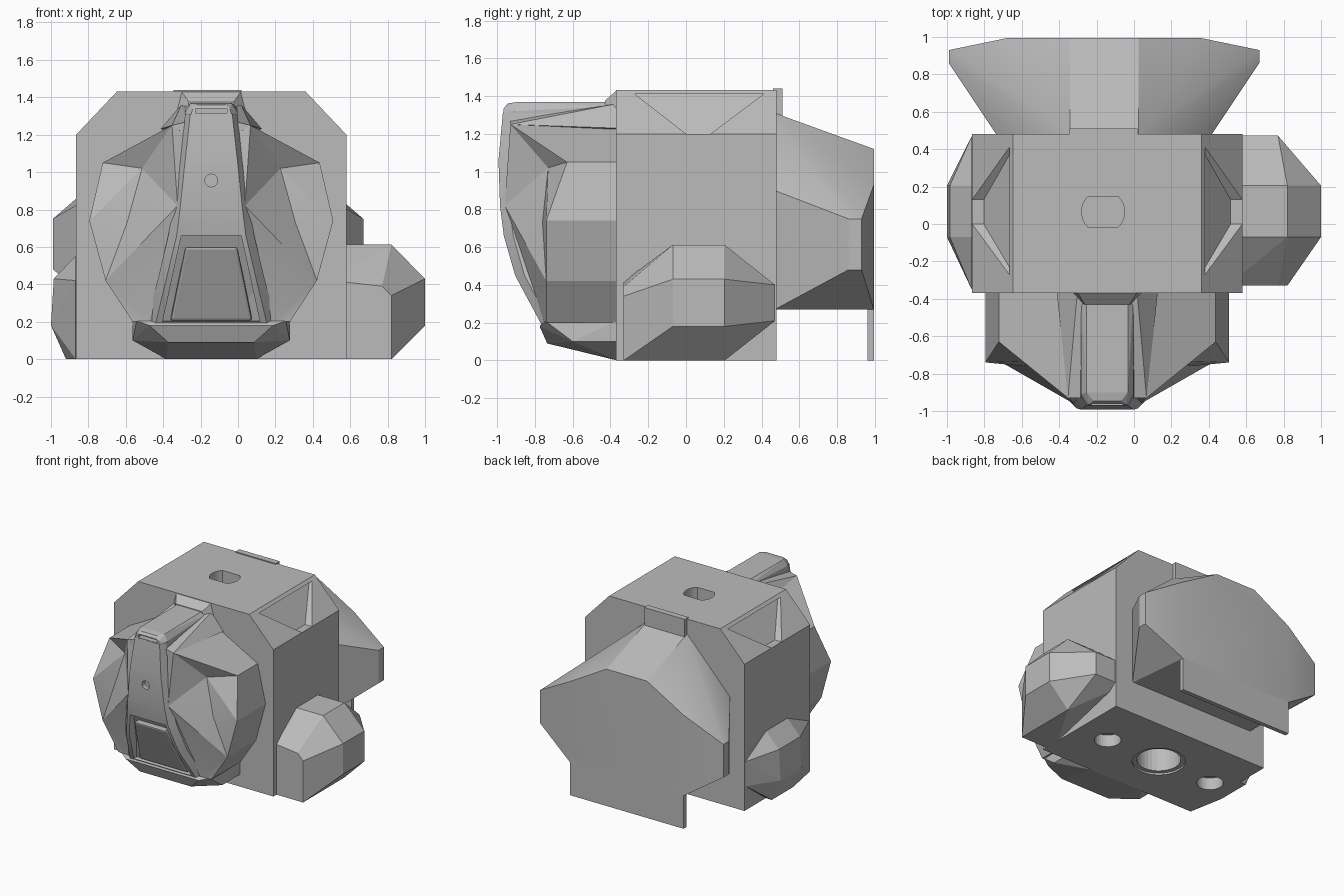
import bpy, bmesh, math
from mathutils import Vector

old = bpy.data.objects.get("Cube")
if old:
    bpy.data.objects.remove(old, do_unlink=True)

MID = -0.143      # centre line of the casing and front cowl
SLAB = -0.16      # centre line of the rear slab

grey = bpy.data.materials.new("plain_grey")
grey.use_nodes = True
grey.diffuse_color = (0.5, 0.5, 0.5, 1)
grey.node_tree.nodes["Principled BSDF"].inputs["Base Color"].default_value = (0.5, 0.5, 0.5, 1)


def finish(name, bm, smooth=None):
    bmesh.ops.recalc_face_normals(bm, faces=bm.faces)
    me = bpy.data.meshes.new(name)
    bm.to_mesh(me)
    bm.free()
    me.materials.append(grey)
    ob = bpy.data.objects.new(name, me)
    bpy.context.collection.objects.link(ob)
    if smooth:
        select(ob)
        bpy.ops.object.shade_smooth_by_angle(angle=math.radians(smooth))
    return ob


def select(ob):
    bpy.ops.object.select_all(action='DESELECT')
    ob.select_set(True)
    bpy.context.view_layer.objects.active = ob


def hull(name, pts, smooth=None):
    bm = bmesh.new()
    vs = [bm.verts.new(p) for p in pts]
    res = bmesh.ops.convex_hull(bm, input=vs)
    junk = {v for v in res["geom_interior"] + res["geom_unused"] if isinstance(v, bmesh.types.BMVert)}
    bmesh.ops.delete(bm, geom=list(junk), context='VERTS')
    bmesh.ops.dissolve_limit(bm, angle_limit=0.02, verts=bm.verts, edges=bm.edges)
    return finish(name, bm, smooth)


def both(pts, mid=MID):
    """Repeat half-width points on both sides of a centre line."""
    return [(mid + s * u, y, z) for s in (1, -1) for u, y, z in pts]


def box(name, x, y, z):
    return hull(name, [(a, b, c) for a in x for b in y for c in z])


def loft(name, rings, smooth=None):
    bm = bmesh.new()
    rows = [[bm.verts.new(p) for p in r] for r in rings]
    n = len(rows[0])
    for a, b in zip(rows, rows[1:]):
        for i in range(n):
            j = (i + 1) % n
            bm.faces.new((a[i], a[j], b[j], b[i]))
    bm.faces.new(rows[0])
    bm.faces.new(rows[-1])
    return finish(name, bm, smooth)


def rod(name, centre, radius, depth, axis='Z', seg=32):
    bm = bmesh.new()
    bmesh.ops.create_cone(bm, cap_ends=True, segments=seg, radius1=radius, radius2=radius, depth=depth)
    ob = finish(name, bm)
    for v in ob.data.vertices:
        x, y, z = v.co
        v.co = Vector((x, -z, y) if axis == 'Y' else (x, y, z)) + Vector(centre)
    return ob


def cut(ob, cutter, op='DIFFERENCE'):
    select(ob)
    mod = ob.modifiers.new("cut", 'BOOLEAN')
    mod.operation, mod.object, mod.solver = op, cutter, 'EXACT'
    bpy.ops.object.modifier_apply(modifier=mod.name)
    bpy.data.objects.remove(cutter, do_unlink=True)


# Main casing with sloped upper corners
W = 0.7225
casing = hull("casing", both([(u, y, z) for y in (-0.37, 0.48)
                              for u, z in ((W, 0), (W, 1.2), (0.503, 1.432))]))
for s in (1, -1):
    cut(casing, hull("corner_pocket", [(MID + s * u, y, z) for u, y, z in (
        (0.5, -0.27, 1.41), (0.5, 0.41, 1.41), (0.66, 0, 1.2), (0.66, 0.13, 1.2),
        (0.8, -0.27, 1.41), (0.8, 0.41, 1.41), (0.8, 0, 1.2), (0.8, 0.13, 1.2))]))
slot = rod("slot", (-0.165, 0.065, 1.4), 0.115, 0.3)
cut(slot, box("slot_limits", (-0.5, 0.5), (-0.02, 0.148), (1, 2)), 'INTERSECT')
cut(casing, slot)

# Sockets under the casing
UNDER = -0.2
cut(casing, rod("rim_step", (UNDER, 0.05, 0), 0.2, 0.03))
cut(casing, rod("main_socket", (UNDER, 0.05, 0), 0.165, 0.5))
for s in (1, -1):
    cut(casing, rod("side_socket", (UNDER + s * 0.5, 0.05, 0), 0.1, 0.2))

# Rear slab, hanging plate and top tab
hull("rear_slab", both([
    (0.57, 0.47, 0.27), (0.57, 0.47, 0.9), (0.183, 0.47, 1.31),
    (0.83, 0.86, 0.48), (0.83, 0.86, 0.75), (0.83, 0.93, 0.48), (0.83, 0.93, 0.75),
    (0.515, 0.995, 0.27), (0.515, 0.995, 0.93), (0.183, 0.995, 1.12)], SLAB), 25)
box("rear_plate", (-0.675, 0.355), (0.96, 0.995), (0, 0.3))
box("rear_tab", (-0.345, 0.02), (0.46, 0.51), (1.28, 1.44))

# Side bulges, large on the left and shallow on the right
Y = (-0.07, 0.205)
hull("left_bulge",
     [(x, y, z) for y in Y for x, z in ((1, 0.18), (1, 0.43), (0.82, 0.612), (0.5, 0.612), (0.82, 0))] +
     [(x, -0.33, z) for x, z in ((0.82, 0), (0.82, 0.34), (0.77, 0.39), (0.5, 0.42), (0.5, 0))] +
     [(x, 0.472, z) for x in (0.5, 0.77) for z in (0.21, 0.4)])
hull("right_bulge",
     [(x, y, z) for y in Y for x, z in ((-1, 0.18), (-0.985, 0.43), (-0.87, 0.55), (-0.8, 0.55), (-0.92, 0))] +
     [(-0.868, -0.35, z) for z in (0, 0.42)] +
     [(-0.868, 0.47, z) for z in (0.2, 0.4)] + [(-0.8, 0.2, 0)])

# Front cowl: one faceted cheek on each side of the trunk
CHEEK = {
    "brow": (0.21, -0.93, 1.25), "inner": (0.18, -0.96, 0.82), "foot": (0.33, -0.75, 0.2),
    "side": (0.652, -0.74, 0.74), "peak": (0.58, -0.63, 1.05), "hollow": (0.37, -0.73, 1.02),
    "low": (0.565, -0.74, 0.42), "heel": (0.42, -0.74, 0.2), "knuckle": (0.45, -0.76, 0.73),
    "core": (0, -0.9, 0.82), "core_top": (0, -0.9, 1.25), "core_foot": (0, -0.7, 0.2)}
RIM = ["core_top", "brow", "peak", "side", "low", "heel", "foot", "core_foot"]
FACETS = ["brow hollow inner", "brow peak hollow", "hollow peak side", "hollow side knuckle",
          "hollow knuckle inner", "inner knuckle low", "knuckle side low", "inner low foot",
          "foot low heel", "core inner foot core_foot", "core_top brow inner core"]
for s, label in ((1, "left"), (-1, "right")):
    bm = bmesh.new()
    v = {k: bm.verts.new((MID + s * u, y, z)) for k, (u, y, z) in CHEEK.items()}
    back = {k: bm.verts.new((v[k].co.x, -0.365, v[k].co.z)) for k in RIM}
    for f in FACETS:
        bm.faces.new([v[k] for k in f.split()])
    for a, b in zip(RIM, RIM[1:]):
        bm.faces.new((v[a], v[b], back[b], back[a]))
    bm.faces.new([back[k] for k in RIM])
    finish(label + "_cheek", bm, 18)

# Trunk running down the middle of the cowl
rings = []
for z, y, u, w in ((0.18, -0.76, 0.3, 0.35), (0.45, -0.905, 0.235, 0.28), (0.66, -0.965, 0.185, 0.23),
                   (0.82, -0.985, 0.165, 0.2), (1.06, -0.993, 0.14, 0.165), (1.31, -0.97, 0.112, 0.14)):
    half = [(w, -0.6), (w, y + 0.05), (u, y)]
    rings.append([(MID + a, b, z) for a, b in half] + [(MID - a, b, z) for a, b in reversed(half)])
trunk = loft("trunk", rings, 15)
cut(trunk, rod("trunk_hole", (MID, -1, 0.955), 0.034, 0.1, 'Y', 20))
cut(trunk, hull("panel_recess", both([
    (0.16, -1.1, 0.66), (0.26, -1.1, 0.2), (0.16, -0.92, 0.66), (0.26, -0.715, 0.2)])))

# Raised panel with softened corners inside the recess
panel = hull("trunk_panel", both([
    (0.14, -0.945, 0.6), (0.14, -0.86, 0.6), (0.22, -0.755, 0.205), (0.22, -0.67, 0.205)]))
bev = panel.modifiers.new("soft_edges", 'BEVEL')
bev.width, bev.segments = 0.015, 2

# Head bar above the trunk with its flared neck
bar = hull("head_bar", both([
    (0.14, -0.38, 1.2), (0.14, -0.38, 1.345), (0.11, -0.38, 1.37), (0.14, -0.9, 1.2),
    (0.14, -0.91, 1.32), (0.11, -0.9, 1.368), (0.11, -0.97, 1.3), (0.1, -0.965, 1.335), (0.075, -0.945, 1.36)]))
cut(bar, box("tip_notch", (MID - 0.085, MID + 0.085), (-1, -0.925), (1.315, 1.34)))
hull("bar_neck", both([(0.21, -0.365, 1.24), (0.16, -0.365, 1.432), (0.14, -0.43, 1.24), (0.12, -0.43, 1.375)]))
hull("brow_flare", both([(0.27, -0.365, 1.23), (0.16, -0.365, 1.36), (0.21, -0.93, 1.25),
                         (0.13, -0.93, 1.27), (0.13, -0.365, 1.2), (0.13, -0.93, 1.2)]))

# Chin under the cowl
hull("chin", both([(0.42, -0.365, 0.21), (0.4, -0.74, 0.205), (0.42, -0.6, 0.1), (0.42, -0.365, 0.1),
                   (0.24, -0.365, 0), (0.23, -0.735, 0.09), (0.33, -0.775, 0.18), (0.25, -0.765, 0.2)]))
